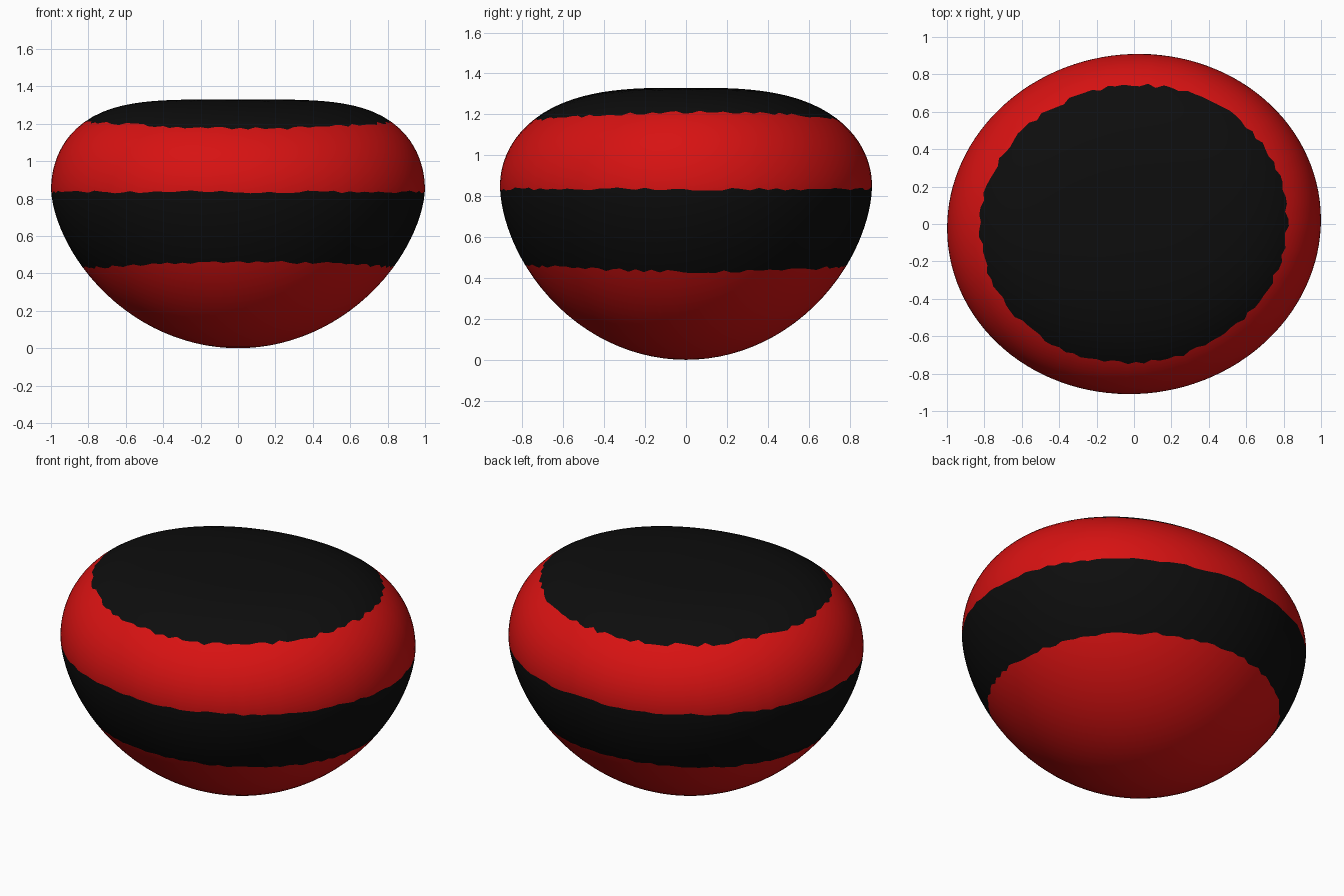
import bpy, bmesh, math, random

if "Cube" in bpy.data.objects:
    bpy.data.objects.remove(bpy.data.objects["Cube"])

random.seed(4)
SEG = 120
H, MID_Z = 1.33, 0.85              # total height, height of the widest ring
A, B, TURN = 1.001, 0.908, 0.13    # half axes of the outline, turn about z


def material(name, colour):
    m = bpy.data.materials.new(name)
    m.diffuse_color = (*colour, 1)
    m.use_nodes = True
    m.node_tree.nodes["Principled BSDF"].inputs["Base Color"].default_value = m.diffuse_color
    return m


def blend(x_side, y_side, a):
    return x_side * math.cos(a) ** 2 + y_side * math.sin(a) ** 2


def radius(z, a):
    """Relative radius of the body at height z in direction a."""
    if z < MID_Z:
        u = 1 - z / MID_Z
        return math.sqrt(max(0, 1 - u ** blend(1.65, 1.75, a)))
    u = (z - MID_Z) / (H - MID_Z)
    return max(0, 1 - u * u) ** (1 / blend(4.2, 3.0, a))


def column(a):
    """Relative (radius, height) points from base to crown; rows end on the bands."""
    jag = [random.uniform(-0.008, 0.008) for _ in range(3)]
    low = blend(0.43, 0.46, a) + jag[0]
    mid = 0.835 + jag[1]
    up = blend(1.21, 1.175, a) + jag[2]
    zs = [low * (i / 16) ** 2 for i in range(1, 17)]
    zs += [low + (mid - low) * i / 10 for i in range(1, 11)]
    zs += [mid + (up - mid) * i / 12 for i in range(1, 13)]
    pts = [(radius(z, a), z) for z in zs]
    edge, m = radius(up, a), blend(4.2, 3.0, a)
    for i in range(15, 0, -1):
        t = edge * i / 16
        pts.append((t, MID_Z + (H - MID_Z) * math.sqrt(1 - t ** m)))
    return pts


# Rounded body, built as a grid of columns between two poles
bm = bmesh.new()
base, crown = bm.verts.new((0, 0, 0)), bm.verts.new((0, 0, H))
cols = []
for k in range(SEG):
    a = 2 * math.pi * k / SEG
    ring = []
    for r, z in column(a):
        x, y = A * r * math.cos(a), B * r * math.sin(a)
        ring.append(bm.verts.new((x * math.cos(TURN) - y * math.sin(TURN),
                                  x * math.sin(TURN) + y * math.cos(TURN), z)))
    cols.append(ring)

# Red base and upper band, black middle band and crown
rows = len(cols[0])
for k in range(SEG):
    c, d = cols[k], cols[(k + 1) % SEG]
    bm.faces.new((base, d[0], c[0]))
    bm.faces.new((crown, c[-1], d[-1])).material_index = 1
    for j in range(rows - 1):
        f = bm.faces.new((c[j], d[j], d[j + 1], c[j + 1]))
        f.material_index = 1 if 15 <= j < 25 or j >= 37 else 0
for f in bm.faces:
    f.smooth = True

mesh = bpy.data.meshes.new("banded_body")
bm.to_mesh(mesh)
bm.free()
mesh.materials.append(material("red", (0.68, 0.006, 0.006)))
mesh.materials.append(material("black", (0.004, 0.004, 0.004)))
body = bpy.data.objects.new("banded_body", mesh)
bpy.context.collection.objects.link(body)
